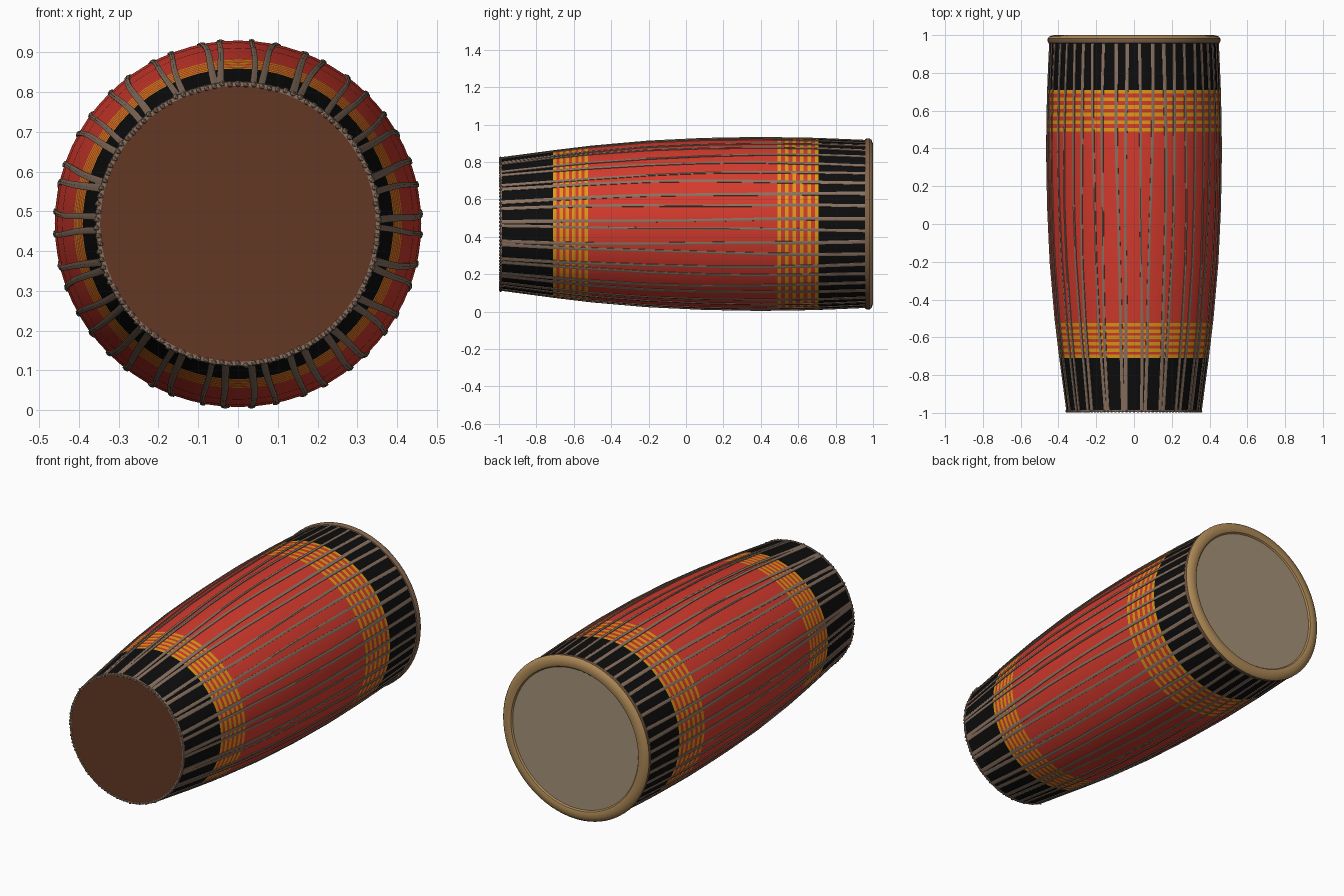
import bpy, bmesh, math, random
from mathutils import Vector

random.seed(4)
if "Cube" in bpy.data.objects:
    bpy.data.objects.remove(bpy.data.objects["Cube"])

AXIS_Z = 0.469
SEGMENTS = 72


def material(name, r, g, b):
    """Flat material from 0-255 display values."""
    lin = [((c / 255 + 0.055) / 1.055) ** 2.4 if c > 10 else c / 3300 for c in (r, g, b)]
    m = bpy.data.materials.new(name)
    m.use_nodes = True
    m.diffuse_color = (*lin, 1)
    bsdf = m.node_tree.nodes["Principled BSDF"]
    bsdf.inputs["Base Color"].default_value = (*lin, 1)
    bsdf.inputs["Roughness"].default_value = 0.8
    return m


RED = material("red paint", 212, 58, 45)
BLACK = material("black paint", 13, 13, 13)
YELLOW = material("yellow paint", 222, 154, 20)
STRAP = material("taupe leather", 138, 114, 97)
BROWN = material("dark brown skin", 98, 55, 36)
PALE = material("pale skin", 166, 146, 121)
TAN = material("tan hoop", 172, 136, 86)
HOOP = material("brown hoop side", 128, 98, 74)


def make_object(name, bm, mats, smooth=True):
    bmesh.ops.recalc_face_normals(bm, faces=bm.faces)
    me = bpy.data.meshes.new(name)
    bm.to_mesh(me)
    bm.free()
    for m in mats:
        me.materials.append(m)
    ob = bpy.data.objects.new(name, me)
    bpy.context.collection.objects.link(ob)
    if smooth:
        bpy.ops.object.select_all(action='DESELECT')
        ob.select_set(True)
        bpy.context.view_layer.objects.active = ob
        bpy.ops.object.shade_smooth_by_angle(angle=math.radians(35))
    return ob


def polar(r, a, y):
    return Vector((r * math.sin(a), y, AXIS_Z + r * math.cos(a)))


def lathe(name, profile, mats, rule=lambda y, r: 0, closed=False):
    """Spin (radius, y) points about the drum axis."""
    bm = bmesh.new()
    rings = []
    for r, y in profile:
        n = 1 if r == 0 else SEGMENTS
        rings.append([bm.verts.new(polar(r, math.tau * i / SEGMENTS, y)) for i in range(n)])
    pairs = list(zip(range(len(rings)), range(1, len(rings))))
    if closed:
        pairs.append((len(rings) - 1, 0))
    for a, b in pairs:
        mid_r = (profile[a][0] + profile[b][0]) / 2
        mid_y = (profile[a][1] + profile[b][1]) / 2
        for i in range(SEGMENTS):
            j = (i + 1) % SEGMENTS
            corners = []
            for ring in (rings[a], rings[b]):
                corners.append([ring[0]] if len(ring) == 1 else [ring[i], ring[j]])
            f = bm.faces.new(corners[0] + corners[1][::-1])
            f.material_index = rule(mid_y, mid_r)
    return make_object(name, bm, mats)


# Barrel outline: radius along the length
OUTLINE = [(-1, .352), (-.7, .392), (-.5, .416), (-.2, .442), (.1, .456),
           (.4, .461), (.7, .456), (1, .443)]


def radius(y):
    for (y0, r0), (y1, r1) in zip(OUTLINE, OUTLINE[1:]):
        if y <= y1:
            return r0 + (r1 - r0) * (y - y0) / (y1 - y0)
    return OUTLINE[-1][1]


# Painted barrel with striped bands
stripes = [(-.71 + .0335 * k, -.692 + .0335 * k) for k in range(6)]
stripes += [(.49 + .04 * k, .509 + .04 * k) for k in range(6)]
cuts = sorted({-.99, .975} | {y for y, r in OUTLINE if abs(y) < .6}
              | {y for s in stripes for y in s})


def paint(y, r):
    if y < stripes[0][0] or y > stripes[-1][1]:
        return 1
    return 2 if any(a < y < b for a, b in stripes) else 0


lathe("drum_barrel", [(radius(y), y) for y in cuts], [RED, BLACK, YELLOW], paint)

# Front skin with its plaited rim
lathe("front_skin", [(0, -.994), (.350, -.994), (.353, -.982)], [BROWN])
lathe("front_rim", [(.347, -.995), (.357, -.995), (.359, -.985), (.350, -.982)],
      [STRAP], closed=True)
bm = bmesh.new()
BEADS = 110
for i in range(BEADS):
    a = math.tau * i / BEADS
    made = bmesh.ops.create_icosphere(bm, subdivisions=1, radius=.009)
    r = .353 + random.uniform(-.003, .003)
    for v in made["verts"]:
        v.co = v.co * 1.0 + polar(r, a, -.991)
make_object("front_rim_plait", bm, [STRAP])

# Back skin and rounded hoop
lathe("back_skin", [(0, .988), (.398, .988)], [PALE])
lathe("back_hoop",
      [(.438, .955), (.452, .957), (.457, .966), (.457, .982), (.449, .992), (.430, .999),
       (.412, 1.0), (.399, .996), (.392, .987), (.395, .975)],
      [TAN, HOOP], lambda y, r: 1 if r > .44 and y < .985 else 0, closed=True)

# Tension straps zigzagging between the two rims
STRAPS = 44
bm = bmesh.new()
STEPS = 20
for i in range(STRAPS):
    step = math.tau / STRAPS
    lean = step * (.27 if i % 2 else -.27)
    back = (i + .5) * step + random.uniform(-.012, .012)
    front = (i + .5) * step - lean + random.uniform(-.02, .02)
    size = random.uniform(.85, 1.15)
    last = None
    for k in range(STEPS + 1):
        t = k / STEPS
        y = -.992 + t * 1.96
        a = front + (back - front) * t + .006 * math.sin(9 * t + i)
        half = size * (.0062 + .0028 * abs(2 * t - 1))
        r = radius(y)
        top = r + .0055
        w = half / r
        ring = [bm.verts.new(polar(rr, a + s * w, y)) for rr, s in
                ((r - .004, -1), (top - .002, -1), (top, 0), (top - .002, 1), (r - .004, 1))]
        if last:
            for m in range(4):
                bm.faces.new((last[m], last[m + 1], ring[m + 1], ring[m]))
        else:
            bm.faces.new(ring)
        last = ring
    bm.faces.new(last[::-1])
make_object("tension_straps", bm, [STRAP])
